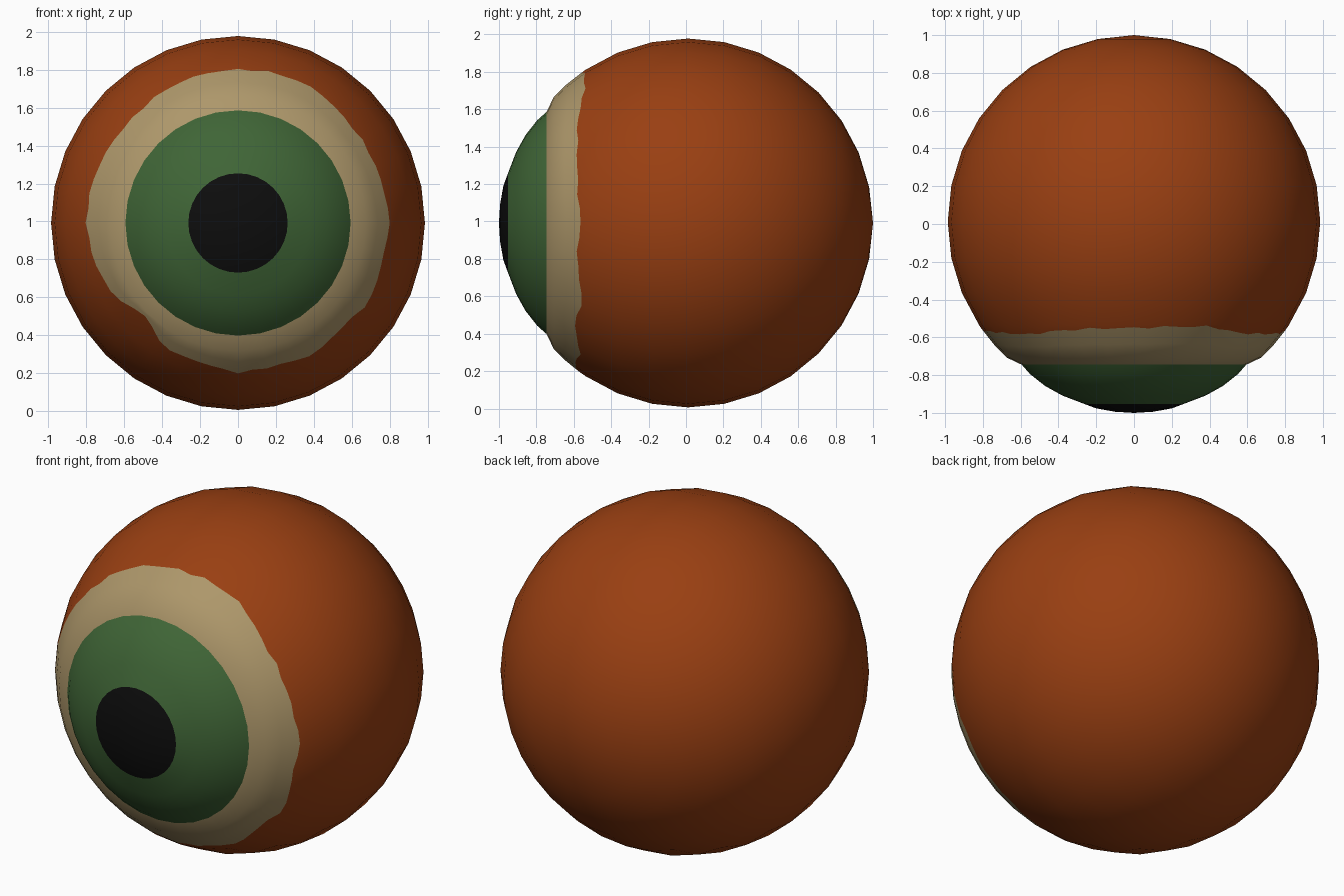
import bpy, bmesh, math

if "Cube" in bpy.data.objects:
    bpy.data.objects.remove(bpy.data.objects["Cube"])

SEG = 64
ZC, YC, R = 0.992, 0.012, 0.986

# radius of the ragged lid opening every 15 degrees, from +x towards +z
OPENING = [.80, .788, .787, .79, .815, .815, .81, .808, .80, .785, .79, .798,
           .80, .785, .76, .69, .765, .76, .79, .777, .80, .776, .808, .785]


def material(name, rgb):
    m = bpy.data.materials.new(name)
    m.diffuse_color = (*rgb, 1)
    m.use_nodes = True
    m.node_tree.nodes["Principled BSDF"].inputs["Base Color"].default_value = m.diffuse_color
    return m


def opening_radius(j):
    t = j / SEG * len(OPENING)
    i = int(t)
    f = t - i
    wobble = 0.004 * math.sin(j * 2.4)
    return OPENING[i] * (1 - f) + OPENING[(i + 1) % len(OPENING)] * f + wobble


def on_sphere(r):
    return r, YC - math.sqrt(R * R - r * r)


def ragged(blend):
    """Ring on the sphere between the opening (0) and a circle of radius .675 (1)."""
    return lambda j: on_sphere(opening_radius(j) * (1 - blend) + 0.675 * blend)


def lathe(name, rings, mat):
    """Skin rings (back to front) round the y axis; r = 0 makes a pole."""
    bm = bmesh.new()
    rows = []
    for ring in rings:
        get = ring if callable(ring) else (lambda j, p=ring: p)
        if get(0)[0] == 0:
            rows.append([bm.verts.new((0, get(0)[1], ZC))] * SEG)
            continue
        row = []
        for j in range(SEG):
            a = 2 * math.pi * j / SEG
            r, y = get(j)
            if j % 2:                      # odd points sit on a 32-sided outline
                r *= math.cos(math.pi / 32)
            row.append(bm.verts.new((r * math.cos(a), y, ZC + r * math.sin(a))))
        rows.append(row)
    for p, q in zip(rows, rows[1:]):
        for j in range(SEG):
            k = (j + 1) % SEG
            loop = list(dict.fromkeys((p[j], p[k], q[k], q[j])))
            bm.faces.new(loop).smooth = True
    me = bpy.data.meshes.new(name)
    bm.to_mesh(me)
    bm.free()
    me.materials.append(mat)
    ob = bpy.data.objects.new(name, me)
    bpy.context.collection.objects.link(ob)
    return ob


orange = material("burnt orange", (0.32, 0.05, 0.006))
tan = material("tan", (0.42, 0.31, 0.145))
green = material("iris green", (0.05, 0.13, 0.037))
black = material("pupil black", (0.004, 0.004, 0.004))

# orange outer shell with ragged opening at the front
step = math.pi / 16
shell = [(0, 1.0)] + [(R * math.sin(k * step), YC + R * math.cos(k * step))
                      for k in range(1, 12)]
lathe("outer_shell", shell + [ragged(0)], orange)

# tan band of the eyeball
lathe("eyeball_band", [ragged(0), ragged(0.5), ragged(1), (0.594, -0.745)], tan)

# green iris bulge
lathe("iris", [(0.594, -0.745), (0.55, -0.795), (0.47, -0.858), (0.38, -0.908),
               (0.262, -0.953)], green)

# black pupil
lathe("pupil", [(0.262, -0.953), (0.2, -0.976), (0.1, -0.994), (0, -1.0)], black)
